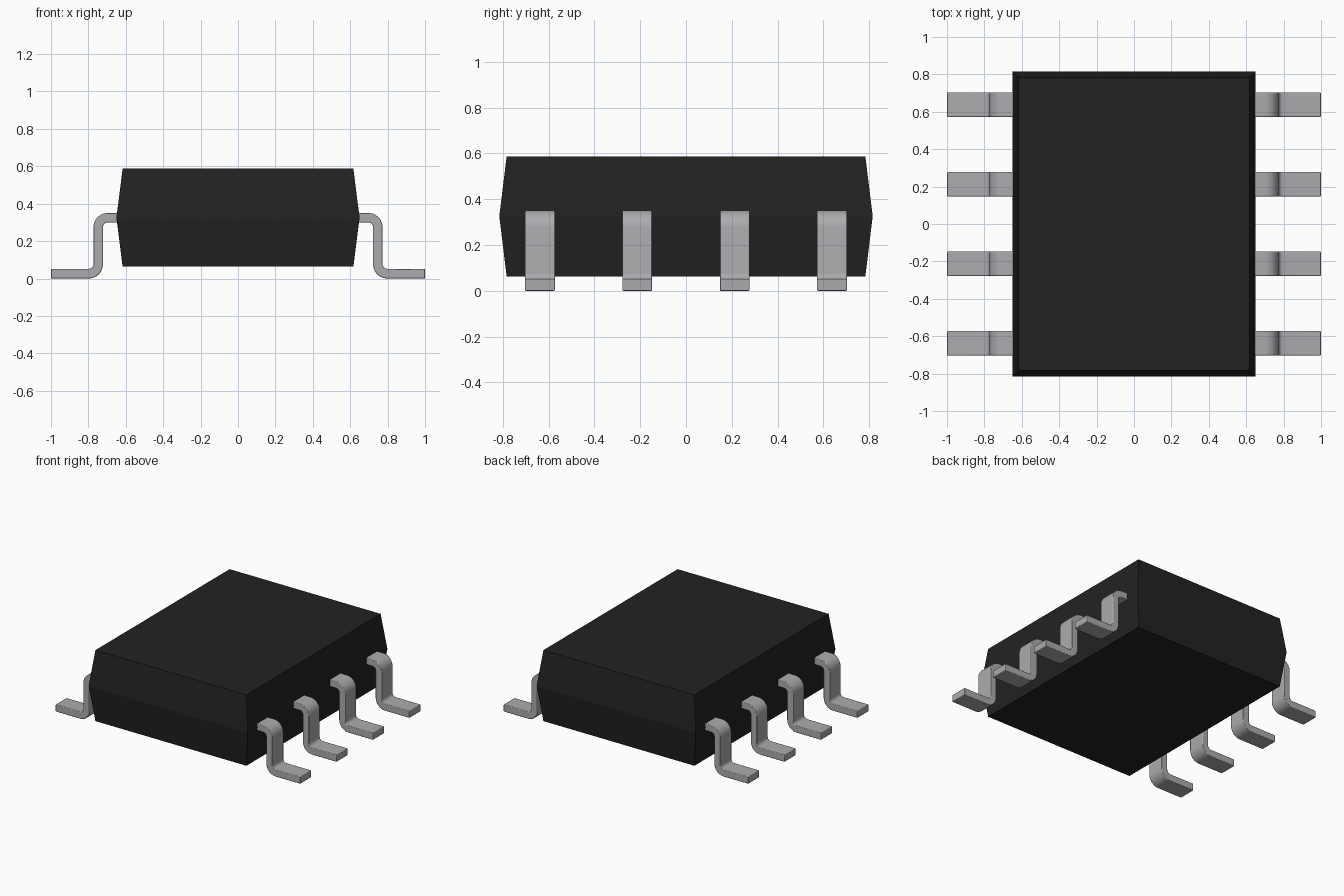
import bpy, bmesh, math

if "Cube" in bpy.data.objects:
    bpy.data.objects.remove(bpy.data.objects["Cube"])


def material(name, rgb):
    m = bpy.data.materials.new(name)
    m.diffuse_color = (*rgb, 1)
    m.use_nodes = True
    m.node_tree.nodes["Principled BSDF"].inputs["Base Color"].default_value = m.diffuse_color
    return m


BLACK = material("black plastic", (0.016, 0.016, 0.016))
METAL = material("tinned metal", (0.41, 0.41, 0.43))


def make_object(name, bm, mat):
    bmesh.ops.recalc_face_normals(bm, faces=bm.faces)
    me = bpy.data.meshes.new(name)
    bm.to_mesh(me)
    bm.free()
    me.materials.append(mat)
    ob = bpy.data.objects.new(name, me)
    bpy.context.collection.objects.link(ob)
    return ob


# Package body: stacked rectangles, widest at the parting line
bm = bmesh.new()
rings = []
for hx, hy, z in ((0.617, 0.783, 0.063), (0.65, 0.815, 0.325), (0.617, 0.783, 0.587)):
    rings.append([bm.verts.new((sx * hx, sy * hy, z))
                  for sx, sy in ((-1, -1), (1, -1), (1, 1), (-1, 1))])
bm.faces.new(rings[0])
bm.faces.new(rings[-1])
for a, b in zip(rings, rings[1:]):
    for i in range(4):
        j = (i + 1) % 4
        bm.faces.new((a[i], a[j], b[j], b[i]))
make_object("package_body", bm, BLACK)


# Gull-wing lead: S-shaped profile in x and z, given width along y
def arc(cx, cz, r, start, end, steps=6):
    return [(cx + r * math.cos(math.radians(start + (end - start) * k / steps)),
             cz + r * math.sin(math.radians(start + (end - start) * k / steps)))
            for k in range(steps + 1)]


R_OUT, R_IN, WIDTH = 0.076, 0.025, 0.13
top, foot = (0.697, 0.275), (0.798, 0.077)
outline = ([(0.6, top[1] + R_OUT)] + arc(*top, R_OUT, 90, 0)
           + arc(*foot, R_IN, 180, 270) + [(1.0, foot[1] - R_IN), (1.0, foot[1] - R_OUT - 0.001)]
           + arc(foot[0], foot[1] - 0.001, R_OUT, 270, 180)
           + arc(*top, R_IN, 0, 90) + [(0.6, top[1] + R_IN)])


def lead(name, side, y):
    bm = bmesh.new()
    face = bm.faces.new([bm.verts.new((side * x, y - WIDTH / 2, z)) for x, z in outline])
    grown = bmesh.ops.extrude_face_region(bm, geom=[face], use_keep_orig=True)
    moved = [g for g in grown["geom"] if isinstance(g, bmesh.types.BMVert)]
    bmesh.ops.translate(bm, verts=moved, vec=(0, WIDTH, 0))
    ob = make_object(name, bm, METAL)
    bevel = ob.modifiers.new("soft edges", 'BEVEL')
    bevel.width = 0.004
    bevel.segments = 2
    bevel.limit_method = 'ANGLE'
    bevel.angle_limit = math.radians(50)
    bpy.ops.object.select_all(action='DESELECT')
    ob.select_set(True)
    bpy.context.view_layer.objects.active = ob
    bpy.ops.object.shade_smooth_by_angle(angle=math.radians(50))


for side, label in ((-1, "left"), (1, "right")):
    for i in range(4):
        lead(f"{label}_lead_{i + 1}", side, (i - 1.5) * 0.425)
